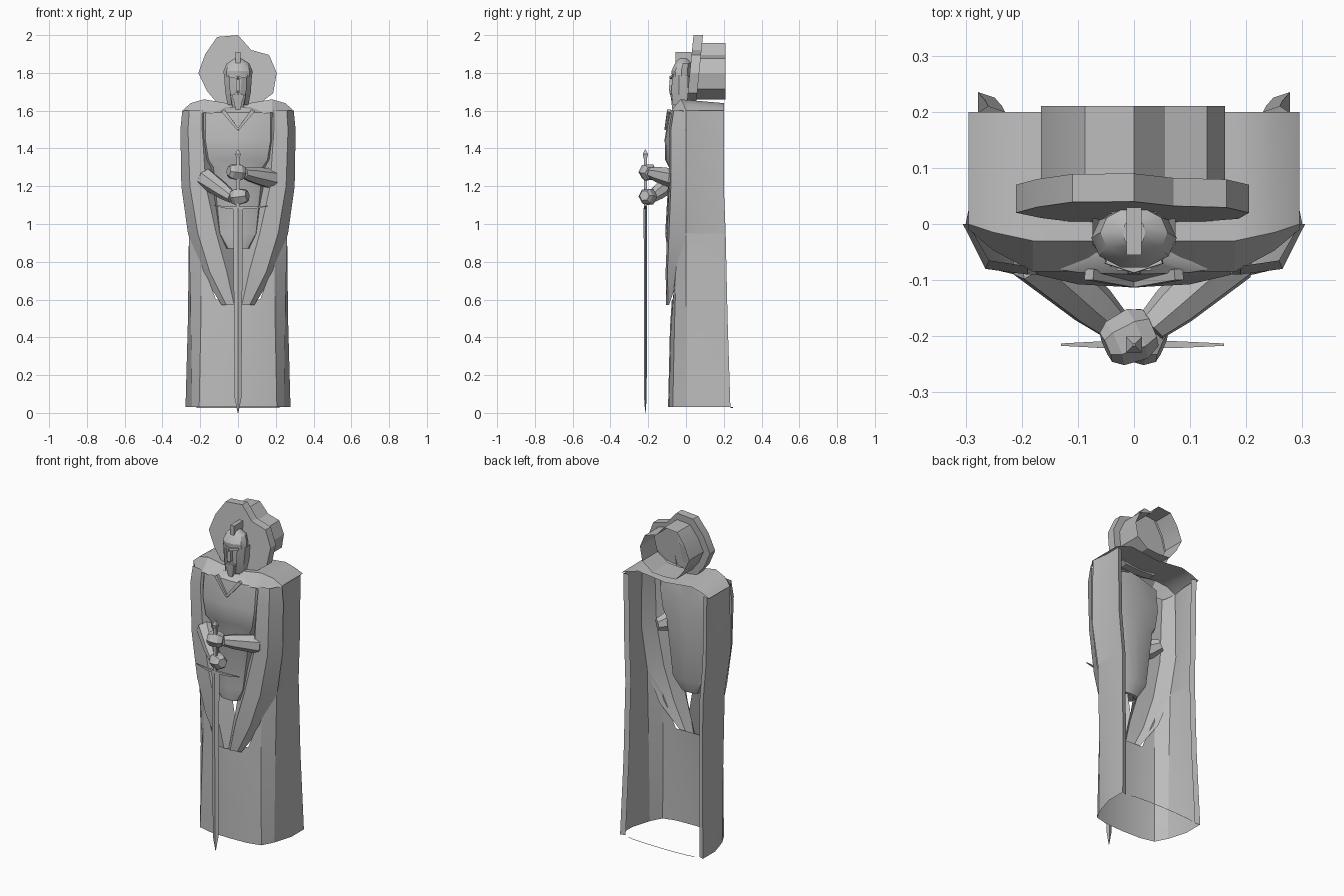
import bpy
import bmesh
from math import cos, sin, pi, radians, copysign
from mathutils import Vector

if "Cube" in bpy.data.objects:
    bpy.data.objects.remove(bpy.data.objects["Cube"], do_unlink=True)

stone = bpy.data.materials.new("grey_stone")
stone.use_nodes = True
stone_colour = (0.5, 0.5, 0.5, 1)
stone.diffuse_color = stone_colour
stone.node_tree.nodes["Principled BSDF"].inputs["Base Color"].default_value = stone_colour

# Shared body measurements
shoulder_z, elbow_z, hip_z, hem_z = 1.6, 1.2, 0.95, 0.03
front, back, head_z, sword_y = -0.09, 0.2, 1.8, -0.215


def finish(name, bm, angle):
    """Turn a bmesh into a shaded object with the stone material."""
    bmesh.ops.remove_doubles(bm, verts=bm.verts, dist=0.0005)
    bmesh.ops.recalc_face_normals(bm, faces=bm.faces)
    mesh = bpy.data.meshes.new(name)
    bm.to_mesh(mesh)
    bm.free()
    mesh.materials.append(stone)
    bpy.context.collection.objects.link(bpy.data.objects.new(name, mesh))
    mesh.shade_smooth()
    mesh.set_sharp_from_angle(angle=radians(angle))

def loft(name, rows, closed=False, mirror=False, angle=30):
    """Skin rows of points; a closed loft of loops, or an open sheet."""
    bm = bmesh.new()
    for side in ((1, -1) if mirror else (1,)):
        grid = [[bm.verts.new((x * side, y, z)) for x, y, z in row] for row in rows]
        count = len(grid[0])
        for low, high in zip(grid, grid[1:]):
            for i in range(count if closed else count - 1):
                j = (i + 1) % count
                bm.faces.new((low[i], low[j], high[j], high[i]))
    finish(name, bm, angle)

def solid_of_rings(name, rows, angle=30):
    """Closed loft whose two ends shrink to a point."""
    def collapsed(row):
        return [sum((Vector(p) for p in row), Vector()) / len(row)] * len(row)
    loft(name, [collapsed(rows[0]), *rows, collapsed(rows[-1])], closed=True, angle=angle)

def oval(z, width, near, far, sides=10, power=1):
    """Horizontal oval between two depths; a low power flattens front and back."""
    middle, depth = (near + far) / 2, (far - near) / 2
    turns = [2 * pi * i / sides for i in range(sides)]
    return [(width * cos(t), middle + depth * copysign(abs(sin(t)) ** power, sin(t)), z)
            for t in turns]

def tube(name, points, radii, sides=4):
    """Faceted tube along points with a radius at each."""
    points = [Vector(p) for p in points]
    axis = (points[-1] - points[0]).normalized()
    across = axis.cross(Vector((0, 1, 0))).normalized()
    up = axis.cross(across)
    turns = [2 * pi * (i + 0.5) / sides for i in range(sides)]
    solid_of_rings(name, [[point + radius * (across * cos(t) + up * sin(t)) for t in turns]
                          for point, radius in zip(points, radii)], angle=25)

def block(name, centre, size, taper):
    """Box whose lower end is scaled by the taper."""
    bm = bmesh.new()
    bmesh.ops.create_cube(bm, size=1)
    for vert in bm.verts:
        if vert.co.z < 0:
            vert.co.x *= taper
            vert.co.y *= taper
        vert.co = vert.co * Vector(size) + Vector(centre)
    finish(name, bm, angle=30)

# Hanging sleeves that sweep down into a point, with an inward fold
def sleeve_row(z, outer, inner, near=front, outer_y=0):
    middle = outer * 0.65 + inner * 0.35
    fold = max(0, inner * 1.6 - 0.15)
    return [(outer, outer_y, z), (middle, near + 0.01, z), (inner, near, z),
            (fold, min(outer_y, -0.03), z)]

loft("hanging_sleeves", [
    sleeve_row(shoulder_z, 0.295, 0.19, near=-0.075),
    sleeve_row(1.5, 0.305, 0.19),
    sleeve_row(elbow_z, 0.3, 0.17),
    sleeve_row(hip_z, 0.265, 0.115, near=-0.1),
    sleeve_row(0.75, 0.2, 0.06, near=-0.108, outer_y=-0.03),
    sleeve_row(0.57, 0.085, 0.02, near=-0.105, outer_y=front),
], mirror=True)

# Cloak sides, open at the back, with a narrow turned-in hem
def cloak_row(z, width, depth, bulge=0):
    return [(width - 0.03, depth - 0.01, z), (width, depth, z),
            (width, depth / 2, z), (width + bulge, 0, z)]

hip_row = cloak_row(hip_z, 0.26, back + 0.01)
loft("cloak_sides", [
    cloak_row(shoulder_z, 0.28, back, bulge=0.015),
    cloak_row(elbow_z, 0.275, back, bulge=0.025),
    hip_row,
], mirror=True)

# Long skirt with folds at the front corners
def skirt_front(width, corner_z, middle_z, near):
    return [(width * 0.74, near + 0.025, corner_z), (width * 0.45, near + 0.005, middle_z),
            (0, near, middle_z)]

loft("skirt", [
    hip_row + skirt_front(0.26, 0.8, 0.6, -0.075),
    cloak_row(0.5, 0.265, back + 0.02, bulge=-0.015) + skirt_front(0.265, 0.5, 0.45, -0.085),
    cloak_row(hem_z, 0.278, back + 0.035, bulge=-0.035)
    + skirt_front(0.278, hem_z, hem_z, -0.095),
], mirror=True, angle=20)

# Thin remnant of the back hem near the ground
hem = [(0.22 * cos(pi * i / 6), back + 0.035 + 0.015 * sin(pi * i / 6)) for i in range(7)]
loft("back_hem", [[(x, y, hem_z - drop) for x, y in hem] for drop in (0, 0.003)])

# Shoulder yoke from the neckline to the back
def yoke_row(y, neck_z, crest_z, end_y):
    return [(0, y, neck_z), (0.18, y, crest_z), (0.25, (y + end_y) / 2, crest_z - 0.02),
            (0.295, end_y, shoulder_z)]

loft("shoulder_yoke", [
    yoke_row(-0.085, shoulder_z - 0.03, shoulder_z - 0.01, -0.01),
    yoke_row(-0.03, 1.63, 1.66, 0),
    yoke_row(back, 1.62, 1.64, back),
], mirror=True)

# Torso with a broad chest, narrow waist and pointed tunic
solid_of_rings("torso", [oval(*row, sides=12, power=0.6) for row in (
    (1.62, 0.07, -0.06, 0),
    (1.59, 0.2, front, 0),
    (1.45, 0.2, -0.113, 0.02),
    (1.34, 0.18, -0.11, 0.02),
    (1.3, 0.15, front, 0.02),
    (hip_z, 0.11, -0.11, 0.01),
    (0.87, 0.06, -0.1, -0.02),
)], angle=35)

# Scalloped halo with a narrower hollow hood behind it
radii = (0.205, 0.19, 0.14, 0.2, 0.22, 0.2, 0.21, 0.19, 0.2, 0.18, 0.2, 0.215)

def halo_row(scale, depth, lean=0.1):
    row = []
    for i, radius in enumerate(radii):
        turn = 2 * pi * i / len(radii)
        rise = radius * scale * sin(turn)
        row.append((radius * scale * cos(turn), depth + lean * rise, head_z + rise))
    return row

hood = 0.79
loft("halo_and_hood", [
    halo_row(0.2, 0.02), halo_row(1, 0.02), halo_row(1, 0.07),
    halo_row(hood, 0.07), halo_row(hood, back + 0.01, lean=0),
], closed=True)

# Helmeted head with crest, nose and beard
solid_of_rings("head", [
    oval(1.62, 0.035, -0.06, 0),
    oval(1.73, 0.055, -0.07, 0.02),
    oval(head_z, 0.06, -0.07, 0.03),
])
solid_of_rings("helmet", [
    oval(1.78, 0.075, -0.077, 0.03),
    oval(1.81, 0.076, -0.08, 0.03),
    oval(1.85, 0.06, -0.06, 0.03),
    oval(1.875, 0.02, -0.04, 0.01),
])
block("helmet_crest", (0, -0.013, 1.87), (0.026, 0.085, 0.08), taper=1)
block("nose", (0, -0.075, 1.735), (0.02, 0.025, 0.06), taper=1.2)
block("beard", (0, -0.065, 1.64), (0.06, 0.035, 0.09), taper=0.35)

# Parts paired left and right: face, collar, forearms and hands
def cheek_row(z, width, near):
    return [(width * 0.6, near, z), (width, near / 2, z), (width, 0.01, z)]

loft("cheek_guards", [cheek_row(1.79, 0.074, -0.073), cheek_row(1.7, 0.068, -0.077),
                      cheek_row(1.63, 0.055, -0.07)], mirror=True)
for label, side, hand_z in (("left", 1, 1.28), ("right", -1, 1.15)):
    tube(label + "_moustache", [(0, -0.08, 1.7), (side * 0.035, -0.07, 1.66)], (0.01, 0.006))
    tube(label + "_brow", [(0, -0.08, 1.775), (side * 0.05, -0.065, 1.785)], (0.01, 0.008))
    tube(label + "_collar_fold", [(0, -0.108, 1.5), (side * 0.08, front, shoulder_z)],
         (0.008, 0.014))
    elbow = Vector((side * 0.17, -0.06, 1.24))
    wrist = Vector((side * 0.03, -0.185, hand_z - 0.01))
    stub = elbow + Vector((side * 0.02, 0.065, 0))
    tube(label + "_forearm", [stub, elbow, elbow.lerp(wrist, 0.7), wrist],
         (0.035, 0.055, 0.042, 0.03), sides=7)
    fingers = Vector((-side * 0.05, sword_y - 0.005, hand_z))
    tube(label + "_hand", [wrist, wrist.lerp(fingers, 0.3), wrist.lerp(fingers, 0.8), fingers],
         (0.035, 0.048, 0.042, 0.028), sides=6)

# Sword standing point down
def upright(name, heights, widths):
    tube(name, [(0, sword_y, z) for z in heights], widths)

upright("sword_grip", (1.08, 1.36), (0.012, 0.012))
upright("sword_pommel", (1.34, 1.37, 1.395), (0.01, 0.02, 0.003))
guard_z = 1.085
tube("sword_guard", [(-0.13, sword_y, guard_z + 0.015), (-0.05, sword_y, guard_z),
                     (0.07, sword_y, guard_z), (0.16, sword_y, guard_z + 0.01)],
     (0.003, 0.009, 0.009, 0.003))

def blade_row(z, width, depth):
    return [(width, sword_y, z), (0, sword_y - depth, z),
            (-width, sword_y, z), (0, sword_y + depth, z)]

solid_of_rings("sword_blade", [blade_row(guard_z, 0.026, 0.009), blade_row(0.08, 0.018, 0.007),
                               blade_row(0, 0.002, 0.001)])
